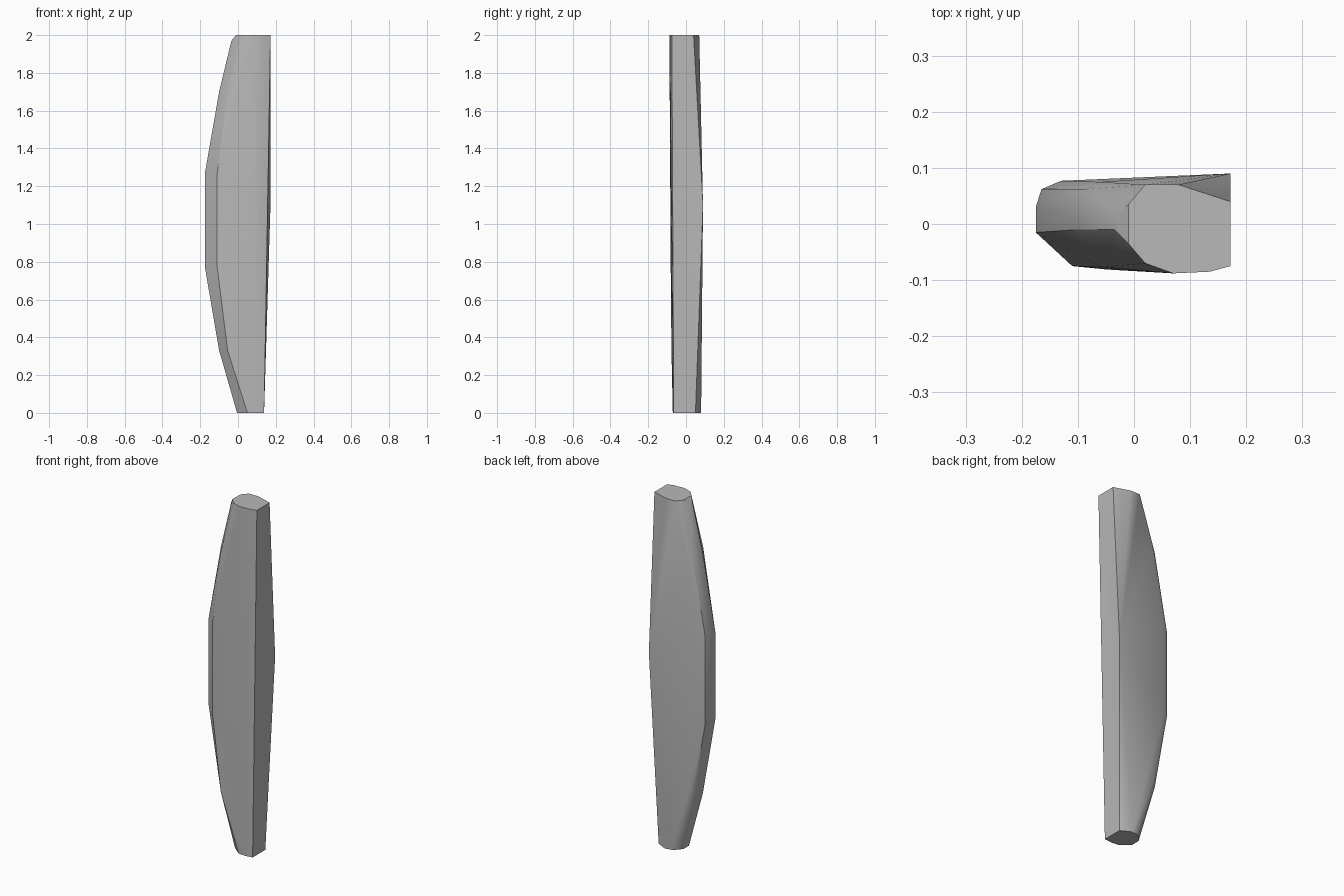
import bpy
import bmesh
import math

cube = bpy.data.objects.get("Cube")
if cube:
    bpy.data.objects.remove(cube, do_unlink=True)

# Plain grey material
grey = bpy.data.materials.new("plain grey")
grey.use_nodes = True
colour = (0.48, 0.48, 0.48, 1)
grey.diffuse_color = colour
bsdf = next(n for n in grey.node_tree.nodes if n.type == "BSDF_PRINCIPLED")
bsdf.inputs["Base Color"].default_value = colour
bsdf.inputs["Roughness"].default_value = 0.8

bm = bmesh.new()


def section(heights, outline):
    """Add the same outline at each height."""
    for z in heights:
        for x, y in outline:
            bm.verts.new((x, y, z))


# Flat bottom end
section([0], [(-0.005, 0.03), (-0.005, -0.02), (0.05, -0.066), (0.09, -0.07),
              (0.138, -0.065), (0.138, 0.05), (0.08, 0.08), (0.03, 0.072)])
# Flat top end
section([2], [(-0.01, 0.035), (-0.01, -0.035), (0.02, -0.07), (0.07, -0.088),
              (0.135, -0.085), (0.172, -0.075), (0.172, 0.04), (0.08, 0.07), (0.02, 0.07)])
# Rounded nose just under the top
section([1.97], [(-0.035, 0.01), (-0.035, -0.01)])
# Tapering shoulders
section([0.33, 1.7], [(-0.1, 0.012), (-0.1, -0.01), (-0.055, -0.077),
                      (-0.06, 0.075), (-0.085, 0.062)])
# Wide waist
section([0.77, 1.27], [(-0.175, 0.03), (-0.175, -0.015), (-0.11, -0.075),
                       (-0.05, -0.081), (-0.13, 0.077), (-0.165, 0.062)])
# Outer back corner of the flat side
section([1.1], [(0.172, 0.09)])

# Wrap the sections in one faceted body
hull = bmesh.ops.convex_hull(bm, input=bm.verts[:])
inside = {g for g in hull["geom_interior"] + hull["geom_unused"]
          if isinstance(g, bmesh.types.BMVert)}
bmesh.ops.delete(bm, geom=list(inside), context="VERTS")
bmesh.ops.dissolve_limit(bm, angle_limit=math.radians(0.5),
                         verts=bm.verts[:], edges=bm.edges[:])
bmesh.ops.recalc_face_normals(bm, faces=bm.faces[:])

mesh = bpy.data.meshes.new("tapered_body")
bm.to_mesh(mesh)
bm.free()
mesh.materials.append(grey)
body = bpy.data.objects.new("tapered_body", mesh)
bpy.context.collection.objects.link(body)

# Soft shading with crisp edges at the ends and flat side
bpy.ops.object.select_all(action="DESELECT")
body.select_set(True)
bpy.context.view_layer.objects.active = body
bpy.ops.object.shade_smooth_by_angle(angle=math.radians(30))
